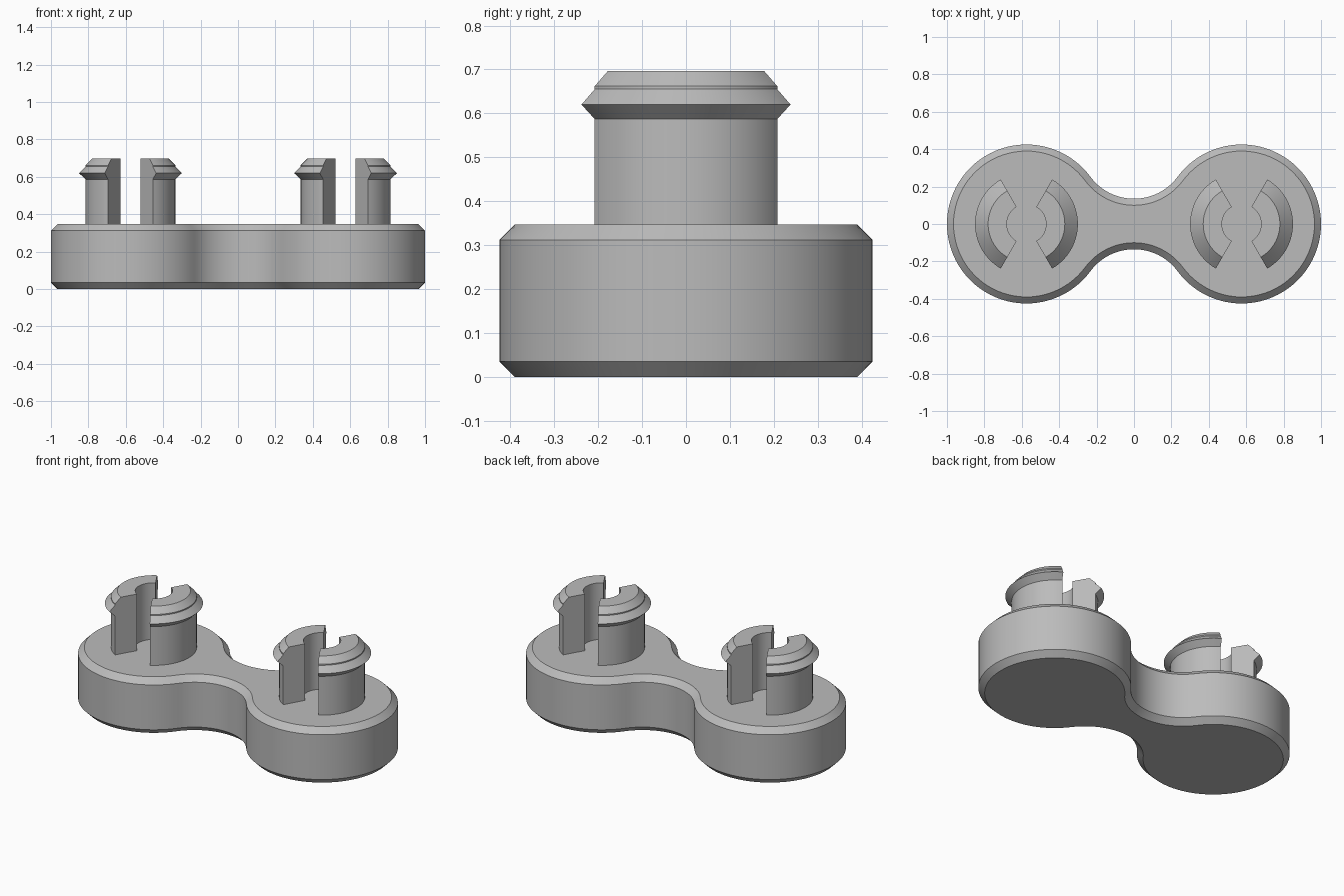
import bpy, bmesh
from math import pi, sin, cos, atan2, hypot

if "Cube" in bpy.data.objects:
    bpy.data.objects.remove(bpy.data.objects["Cube"])

LOBE_X, LOBE_R = 0.575, 0.425
NECK_Y, NECK_R = 0.425, hypot(0.575, 0.425) - LOBE_R
BASE_TOP, CHAMFER = 0.347, 0.035

grey = bpy.data.materials.new("plain grey")
grey.use_nodes = True
colour = (0.5, 0.5, 0.5, 1)
grey.diffuse_color = colour
grey.node_tree.nodes["Principled BSDF"].inputs["Base Color"].default_value = colour


def loft(name, rings, closed=False):
    """Skin equal-length rings; cap both ends, or close the loop of rings."""
    bm = bmesh.new()
    loops = [[bm.verts.new(p) for p in ring] for ring in rings]
    n = len(loops[0])
    pairs = list(zip(loops, loops[1:]))
    for lower, upper in pairs:
        for i in range(n):
            j = (i + 1) % n
            bm.faces.new((lower[i], lower[j], upper[j], upper[i]))
    bm.faces.new(loops[0][::-1])
    bm.faces.new(loops[-1])
    bmesh.ops.recalc_face_normals(bm, faces=bm.faces)
    mesh = bpy.data.meshes.new(name)
    bm.to_mesh(mesh)
    bm.free()
    mesh.materials.append(grey)
    obj = bpy.data.objects.new(name, mesh)
    bpy.context.collection.objects.link(obj)
    bpy.ops.object.select_all(action='DESELECT')
    obj.select_set(True)
    bpy.context.view_layer.objects.active = obj
    bpy.ops.object.shade_smooth_by_angle(angle=pi / 7)
    return obj


def arc(cx, cy, r, start, end, steps):
    angles = [start + (end - start) * i / steps for i in range(steps)]
    return [(cx + r * cos(a), cy + r * sin(a)) for a in angles]


def outline(inset, z):
    """Two round lobes joined by tangent concave arcs."""
    t = atan2(NECK_Y, LOBE_X)
    half = arc(LOBE_X, 0, LOBE_R - inset, t - pi, pi - t, 64)
    half += arc(0, NECK_Y, NECK_R + inset, -t, t - pi, 24)
    return [(s * x, s * y, z) for s in (1, -1) for x, y in half]


# Chamfered base plate
loft("base_plate", [outline(CHAMFER, 0), outline(0, CHAMFER),
                    outline(0, BASE_TOP - CHAMFER), outline(CHAMFER, BASE_TOP)])

# Snap clips: a barbed profile (radius, height) swept through 120 degrees
profile = [(0.105, 0.34), (0.24, 0.34), (0.24, 0.587), (0.275, 0.62),
           (0.24, 0.655), (0.24, 0.662), (0.205, 0.697), (0.105, 0.697)]
STEPS = 28
for side, cx in (("left", LOBE_X), ("right", -LOBE_X)):
    for part, middle in (("left", 0), ("right", pi)):
        angles = [middle + pi / 3 * (2 * i / STEPS - 1) for i in range(STEPS + 1)]
        loft(f"{side}_clip_{part}_half",
             [[(cx + r * cos(a), r * sin(a), z) for r, z in profile] for a in angles])
